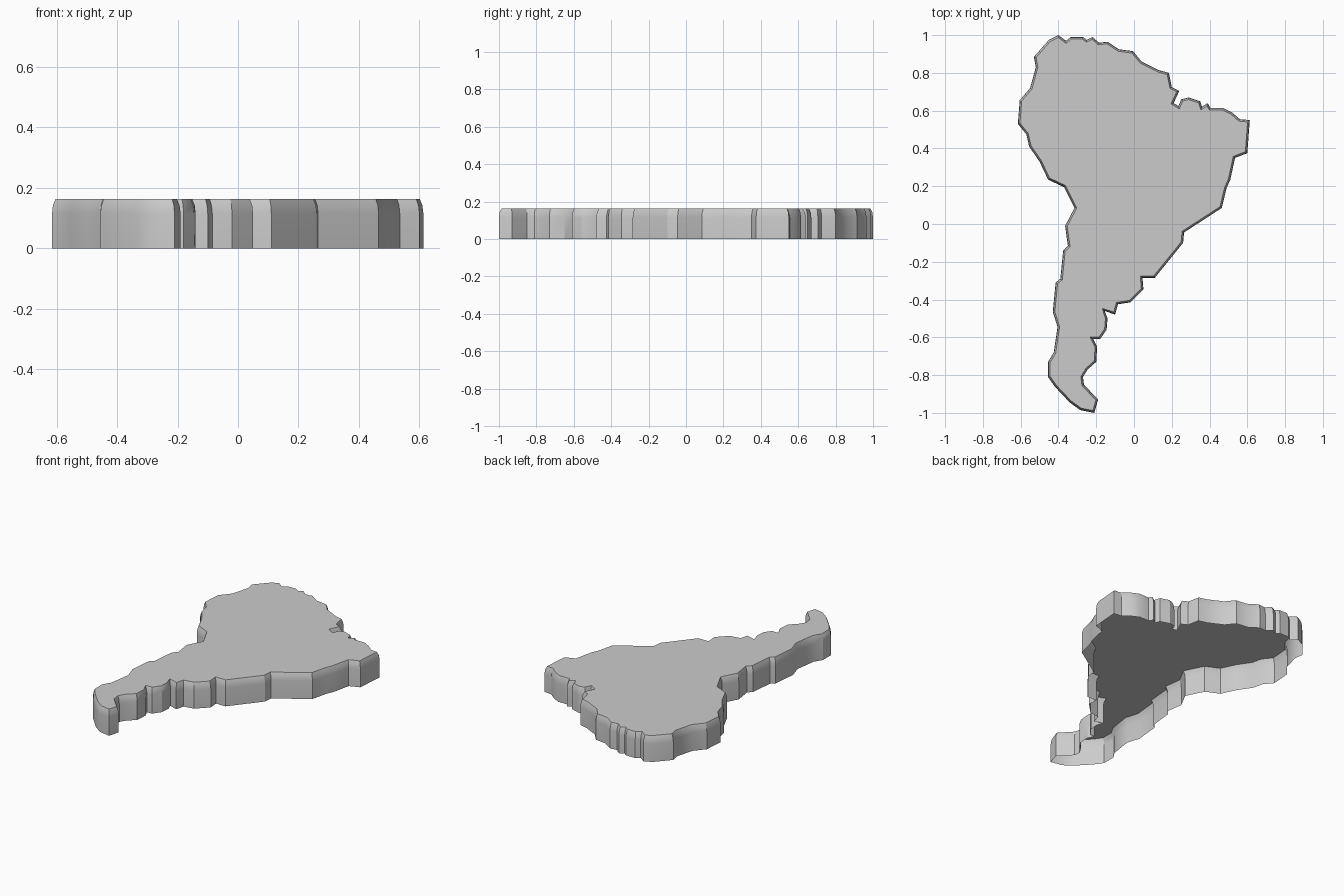
import bpy, bmesh, math
from mathutils import Vector

if "Cube" in bpy.data.objects:
    bpy.data.objects.remove(bpy.data.objects["Cube"])

# Outline of the plate, clockwise seen from above
OUTLINE = [
    (-.40, 1), (-.36, .97), (-.335, .99), (-.27, .99), (-.25, .975), (-.22, .99), (-.185, .96),
    (-.14, .965), (-.08, .925), (-.005, .915), (.04, .86), (.13, .815), (.185, .80),
    (.20, .725), (.24, .705), (.21, .64), (.235, .625), (.25, .66), (.29, .67),
    (.35, .65), (.36, .62), (.39, .64), (.405, .615), (.47, .615), (.52, .59),
    (.56, .555), (.613, .55), (.6, .375), (.535, .35), (.51, .235), (.49, .19), (.465, .085),
    (.265, -.045), (.26, -.1), (.11, -.285), (.045, -.285), (.05, -.345), (-.02, -.415),
    (-.085, -.425), (-.1, -.48), (-.155, -.46), (-.14, -.5), (-.145, -.56),
    (-.18, -.61), (-.215, -.61), (-.195, -.65), (-.2, -.73), (-.245, -.77),
    (-.27, -.81), (-.265, -.85), (-.19, -.93), (-.21, -1), (-.285, -.985),
    (-.34, -.945), (-.42, -.86), (-.455, -.81), (-.455, -.73), (-.425, -.68),
    (-.405, -.545), (-.43, -.465), (-.415, -.31), (-.39, -.29),
    (-.375, -.14), (-.35, -.115), (-.365, -.01), (-.315, .085), (-.37, .195),
    (-.455, .235), (-.50, .33), (-.555, .41), (-.57, .475), (-.615, .53),
    (-.605, .655), (-.55, .72),
]
OUTLINE += [(-.52, .83), (-.53, .885), (-.45, .975)][:3]


def inset_ring(points, amount):
    """Mitred inward offset of a clockwise outline."""
    ring = []
    for i, p in enumerate(points):
        a, p, b = Vector(points[i - 1]), Vector(p), Vector(points[(i + 1) % len(points)])
        d1, d2 = (p - a).normalized(), (b - p).normalized()
        n1, n2 = Vector((d1.y, -d1.x)), Vector((d2.y, -d2.x))
        ring.append(p + (n1 + n2) * amount / max(1 + n1.dot(n2), .5))
    return ring


# Hollow plate: straight walls, a softly rounded upper rim, flat top, open underside
bm = bmesh.new()
rings = [[bm.verts.new((q.x, q.y, z)) for q in inset_ring(OUTLINE, inset)]
         for z, inset in ((0, 0), (.115, 0), (.142, .003), (.163, .011))]
n = len(OUTLINE)
for low, high in zip(rings, rings[1:]):
    for i in range(n):
        j = (i + 1) % n
        bm.faces.new((low[j], low[i], high[i], high[j]))
bm.faces.new(rings[-1][::-1])

mesh = bpy.data.meshes.new("continent_plate")
bm.to_mesh(mesh)
bm.free()
plate = bpy.data.objects.new("continent_plate", mesh)
bpy.context.collection.objects.link(plate)

grey = bpy.data.materials.new("light_grey")
grey.diffuse_color = (.6, .6, .6, 1)
grey.use_nodes = True
grey.node_tree.nodes["Principled BSDF"].inputs["Base Color"].default_value = grey.diffuse_color
mesh.materials.append(grey)

bpy.context.view_layer.objects.active = plate
plate.select_set(True)
bpy.ops.object.shade_smooth_by_angle(angle=math.radians(30))
